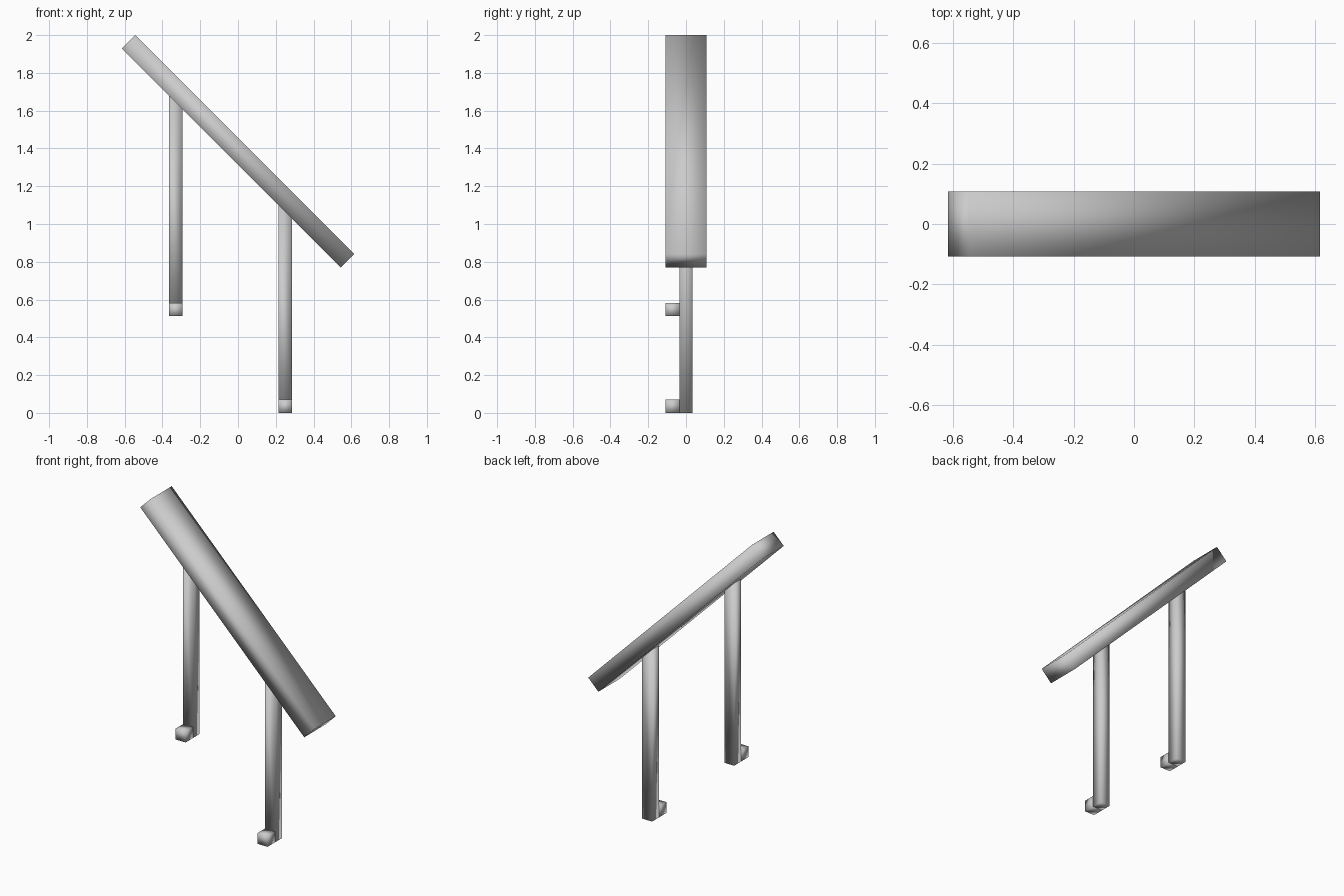
import bpy
import bmesh
from math import radians
from mathutils import Matrix, Vector

cube = bpy.data.objects.get("Cube")
if cube:
    bpy.data.objects.remove(cube, do_unlink=True)

# One plain grey metal
metal = bpy.data.materials.new("grey metal")
metal.use_nodes = True
grey = (0.6, 0.6, 0.6, 1)
metal.diffuse_color = grey
metal.node_tree.nodes["Principled BSDF"].inputs["Base Color"].default_value = grey


def rail_underside(x):
    return 1.315 - x


def box(name, size, centre, tilt=0, fit_top=False):
    """Softly shaded box, optionally tilted or with its top cut to the rail."""
    bm = bmesh.new()
    bmesh.ops.create_cube(bm, size=1)
    bmesh.ops.scale(bm, vec=size, verts=bm.verts)
    bmesh.ops.rotate(bm, matrix=Matrix.Rotation(tilt, 3, "Y"), verts=bm.verts)
    bmesh.ops.translate(bm, vec=Vector(centre), verts=bm.verts)
    if fit_top:
        for v in bm.verts:
            if v.co.z > centre[2]:
                v.co.z = rail_underside(v.co.x)
    for f in bm.faces:
        f.smooth = True
    mesh = bpy.data.meshes.new(name)
    bm.to_mesh(mesh)
    bm.free()
    mesh.materials.append(metal)
    obj = bpy.data.objects.new(name, mesh)
    bpy.context.collection.objects.link(obj)


# Sloping handrail
box("handrail", (1.64, 0.216, 0.101), (0, 0, 1.385), tilt=radians(45))

# Upright posts, each with a small mounting block at the front of its foot
for side, x, base in (("upper", -0.33, 0.512), ("lower", 0.25, 0)):
    box(side + "_post", (0.07, 0.07, 1), (x, 0, base + 0.5), fit_top=True)
    box(side + "_mount", (0.07, 0.073, 0.07), (x, -0.0715, base + 0.035))
